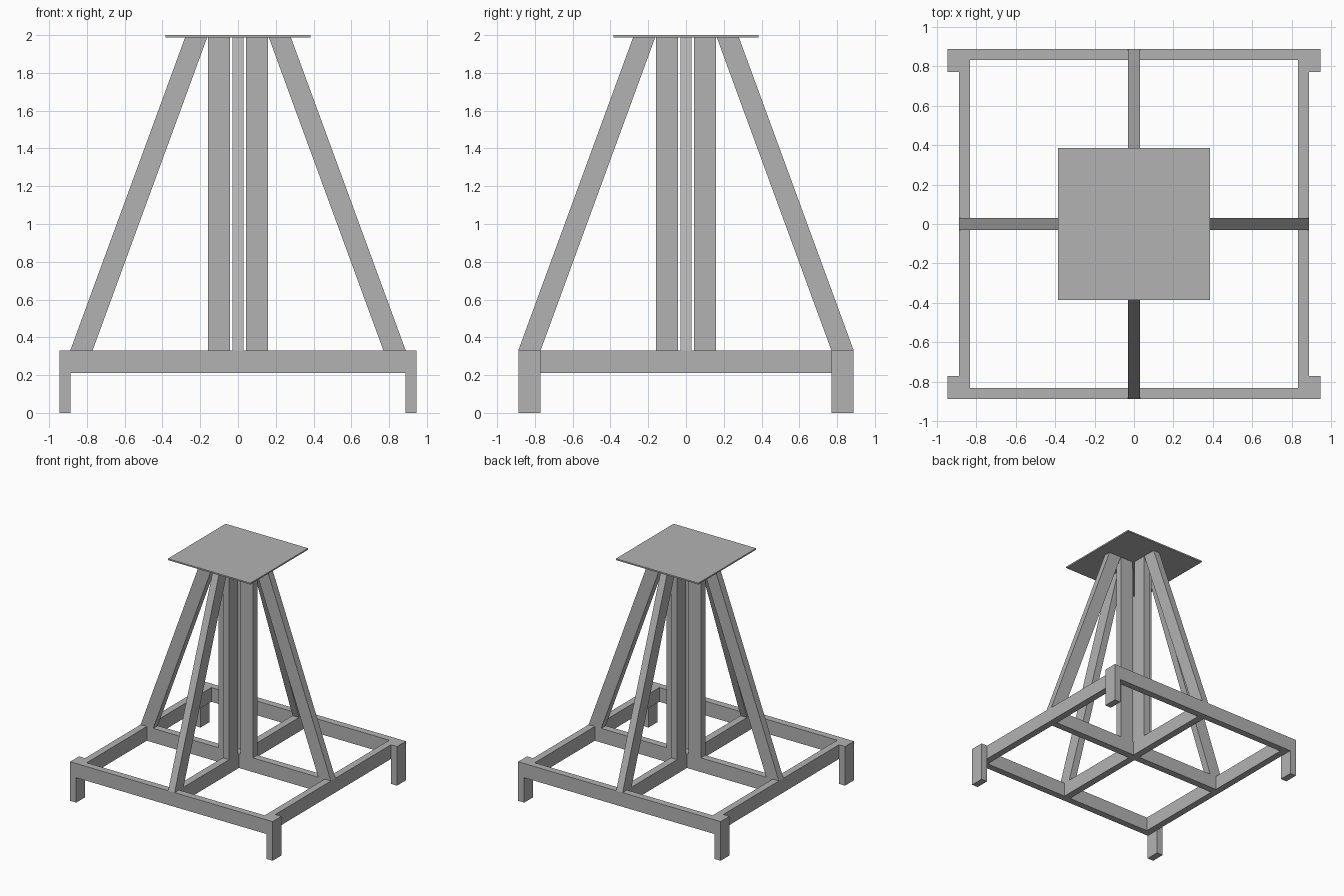
import bpy
import bmesh
from math import pi
from mathutils import Matrix, Vector

default = bpy.data.objects.get("Cube")
if default:
    bpy.data.objects.remove(default, do_unlink=True)

grey = bpy.data.materials.new("plain grey")
grey.use_nodes = True
colour = (0.45, 0.45, 0.45, 1)
grey.diffuse_color = colour
grey.node_tree.nodes["Principled BSDF"].inputs["Base Color"].default_value = colour

# Main levels and shared sizes
RAIL_BOTTOM, RAIL_TOP = 0.21, 0.33
PLATE_BOTTOM, TOP = 1.988, 2.0
OUTER, INNER, HALF = 0.888, 0.83, 0.03
FOOT_OUTER, FOOT_INNER = 0.945, 0.77


def prism(name, profile, y0, y1, turn=0):
    """Extrude an x-z profile from y0 to y1, then turn it about z."""
    bm = bmesh.new()
    face = bm.faces.new([bm.verts.new((x, y0, z)) for x, z in profile])
    new = bmesh.ops.extrude_face_region(bm, geom=[face])["geom"]
    bmesh.ops.translate(bm, vec=Vector((0, y1 - y0, 0)),
                        verts=[v for v in new if isinstance(v, bmesh.types.BMVert)])
    bmesh.ops.rotate(bm, verts=bm.verts, matrix=Matrix.Rotation(turn, 3, "Z"))
    bmesh.ops.recalc_face_normals(bm, faces=bm.faces)
    mesh = bpy.data.meshes.new(name)
    bm.to_mesh(mesh)
    bm.free()
    mesh.materials.append(grey)
    obj = bpy.data.objects.new(name, mesh)
    bpy.context.collection.objects.link(obj)
    return obj


def box(name, x0, x1, y0, y1, z0, z1, turn=0):
    return prism(name, [(x0, z0), (x1, z0), (x1, z1), (x0, z1)], y0, y1, turn)


# Front and back rails, with a foot hanging from each end
rail = [(-FOOT_OUTER, 0), (-OUTER, 0), (-OUTER, RAIL_BOTTOM), (OUTER, RAIL_BOTTOM),
        (OUTER, 0), (FOOT_OUTER, 0), (FOOT_OUTER, RAIL_TOP), (-FOOT_OUTER, RAIL_TOP)]
for side, turn in (("front", 0), ("back", pi)):
    prism(side + "_rail", rail, -OUTER, -INNER, turn)
    for end, s in (("a", -1), ("b", 1)):
        x0, x1 = sorted((s * OUTER, s * FOOT_OUTER))
        box(f"{side}_foot_{end}", x0, x1, -INNER, -FOOT_INNER, 0, RAIL_TOP, turn)

# Side rails between the front and back rails
for side, turn in (("left", 0), ("right", pi)):
    box(side + "_rail", INNER, OUTER, -INNER, INNER, RAIL_BOTTOM, RAIL_TOP, turn)

# Cross beams meeting at the centre
box("long_cross_beam", -INNER, INNER, -HALF, HALF, RAIL_BOTTOM, RAIL_TOP)
for side, turn in (("back", pi / 2), ("front", -pi / 2)):
    box(side + "_cross_beam", HALF, INNER, -HALF, HALF, RAIL_BOTTOM, RAIL_TOP, turn)

# An upright post and a sloping brace on each of the four arms
brace = [(0.77, RAIL_TOP), (OUTER, RAIL_TOP), (0.28, PLATE_BOTTOM), (0.163, PLATE_BOTTOM)]
for i, side in enumerate(("left", "back", "right", "front")):
    box(side + "_post", 0.043, 0.16, -HALF, HALF, RAIL_TOP, PLATE_BOTTOM, i * pi / 2)
    prism(side + "_brace", brace, -HALF, HALF, i * pi / 2)

# Thin square table top
box("top_plate", -0.385, 0.385, -0.385, 0.385, PLATE_BOTTOM, TOP)
